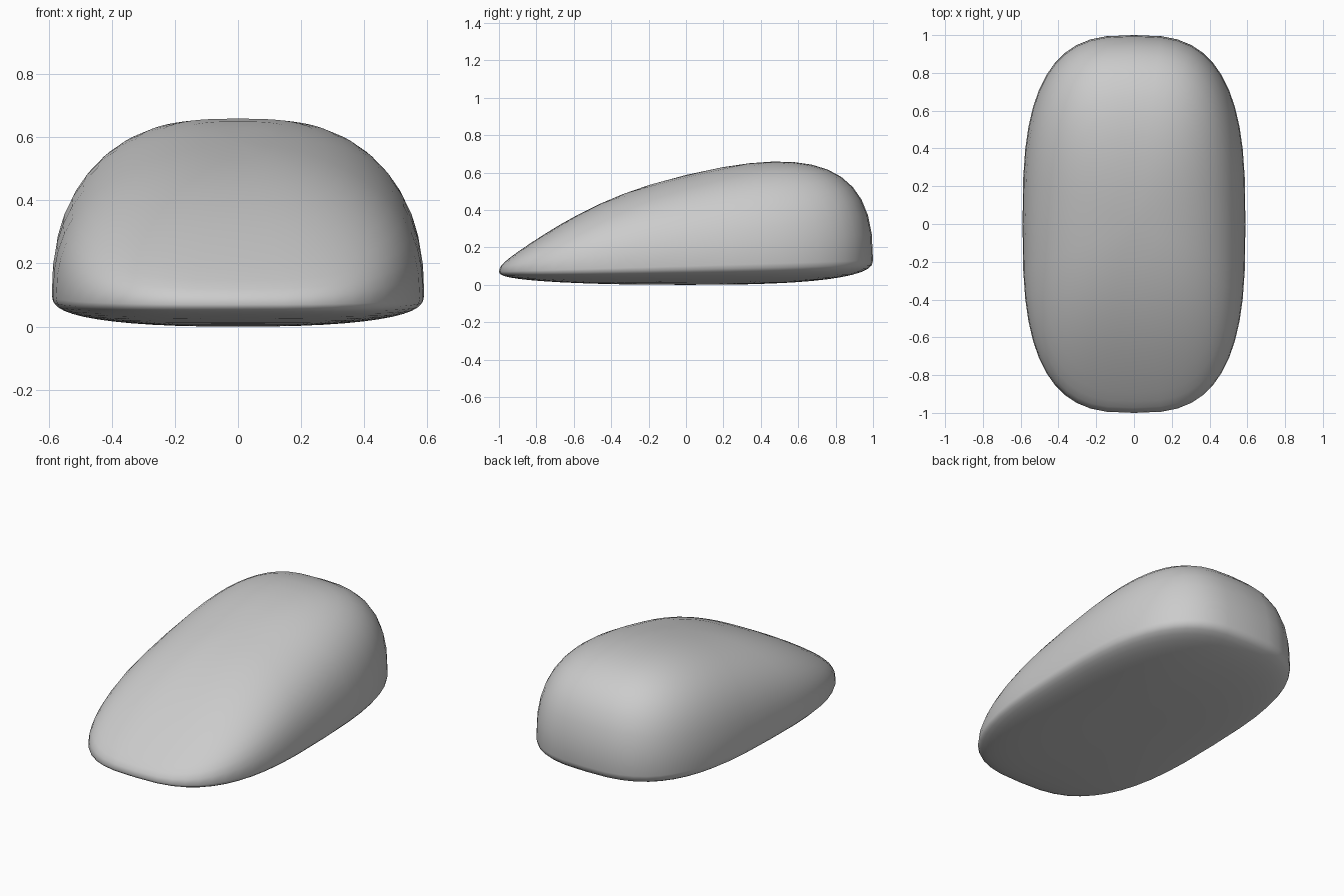
import bpy
import bmesh
from math import sin, cos, pi, copysign

if "Cube" in bpy.data.objects:
    bpy.data.objects.remove(bpy.data.objects["Cube"], do_unlink=True)

SEGMENTS, RINGS = 48, 12
HALF_WIDTH = 0.59
PLAN, SECTION = 2.9, 2.5      # roundness of the outline and of the dome


def power(value, exponent):
    return copysign(abs(value) ** exponent, value)


def seam_height(y):
    return 0.1 + 0.03 * y


def dome_height(y):
    return 0.487 + 0.21 * y - 0.06 * y ** 2 + 0.09 * y ** 3


def shell_point(turn, tilt):
    """Point at an angle round the outline; tilt runs from underside to crown."""
    r = abs(cos(tilt)) ** (2 / SECTION)
    x = HALF_WIDTH * r * power(cos(turn), 2 / PLAN)
    y = r * power(sin(turn), 2 / PLAN)
    lift = power(sin(tilt), 2 / SECTION)
    seam = seam_height(y)
    return x, y, seam + lift * (dome_height(y) if lift > 0 else seam)


# Body: closed rings from the underside, over the seam, to the crown
bm = bmesh.new()
rings = []
for i in range(1, 2 * RINGS):
    tilt = -pi / 2 + pi * i / (2 * RINGS)
    rings.append([bm.verts.new(shell_point(2 * pi * k / SEGMENTS, tilt))
                  for k in range(SEGMENTS)])
base = bm.verts.new((0, 0, 0))
crown = bm.verts.new((0, 0, seam_height(0) + dome_height(0)))
for k in range(SEGMENTS):
    n = (k + 1) % SEGMENTS
    bm.faces.new((base, rings[0][n], rings[0][k]))
    bm.faces.new((crown, rings[-1][k], rings[-1][n]))
    for low, high in zip(rings, rings[1:]):
        bm.faces.new((low[k], low[n], high[n], high[k]))
bmesh.ops.recalc_face_normals(bm, faces=bm.faces[:])
mesh = bpy.data.meshes.new("body")
bm.to_mesh(mesh)
bm.free()
mesh.shade_smooth()
body = bpy.data.objects.new("body", mesh)
bpy.context.collection.objects.link(body)

# Single plain grey
color = (0.6, 0.6, 0.6, 1)
grey = bpy.data.materials.new("light grey")
grey.use_nodes = True
grey.diffuse_color = color
grey.node_tree.nodes["Principled BSDF"].inputs["Base Color"].default_value = color
mesh.materials.append(grey)
